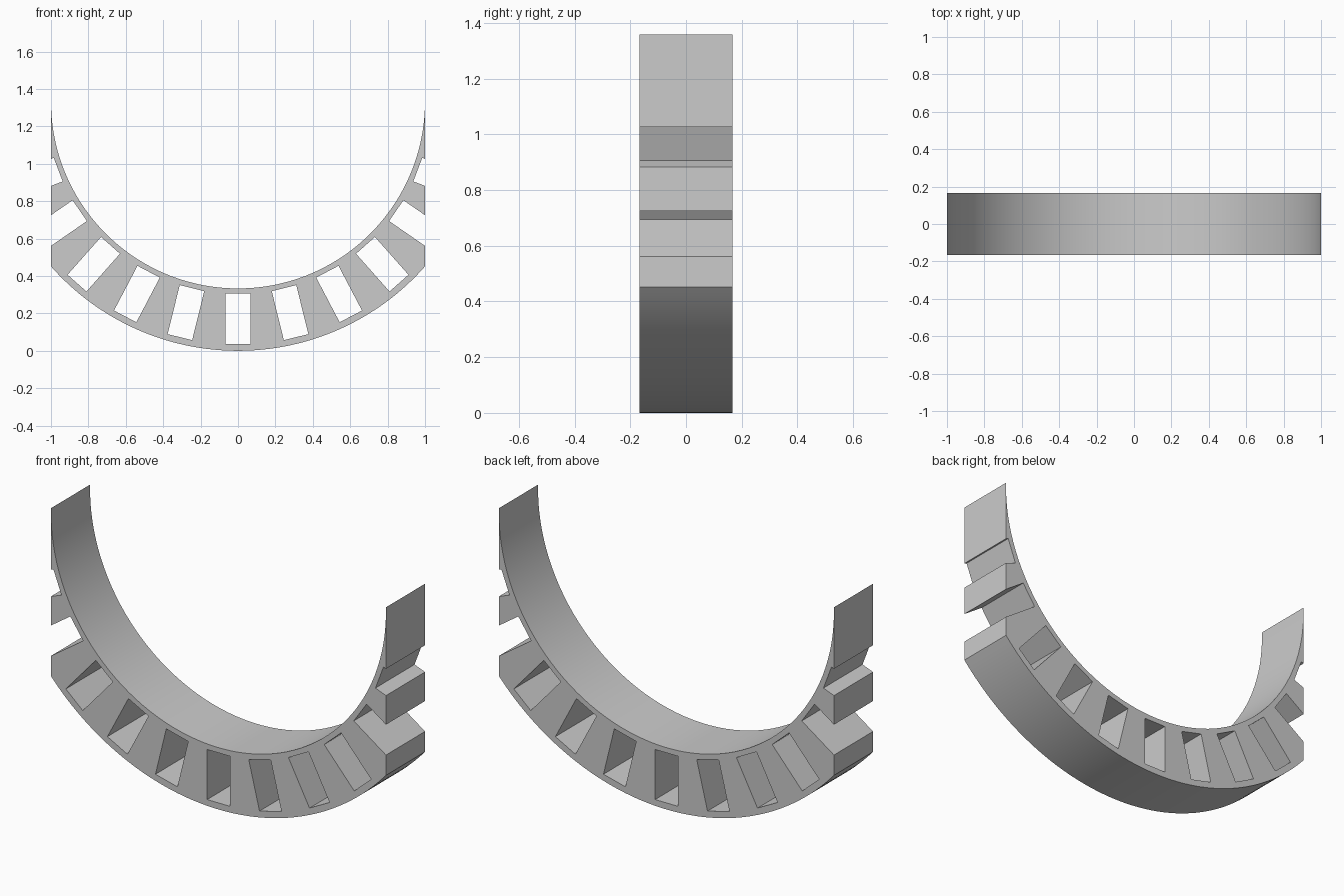
import bpy, bmesh
from math import sin, cos, asin, radians

if "Cube" in bpy.data.objects:
    bpy.data.objects.remove(bpy.data.objects["Cube"])

CZ = 4 / 3          # height of the ring centre
R_OUT, R_IN = 4 / 3, 1.0
HALF_Y = 1 / 6


def polar(r, a, off=0.0):
    """Point at radius r and angle a from straight down, shifted sideways by off."""
    return (r * sin(a) + off * cos(a), CZ - r * cos(a) + off * sin(a))


def prism(bm, pts, half):
    """Extrude an xz outline symmetrically along y."""
    face = bm.faces.new([bm.verts.new((x, -half, z)) for x, z in pts])
    ext = bmesh.ops.extrude_face_region(bm, geom=[face])
    verts = [v for v in ext["geom"] if isinstance(v, bmesh.types.BMVert)]
    bmesh.ops.translate(bm, verts=verts, vec=(0, 2 * half, 0))


def make_object(name, outlines, half):
    bm = bmesh.new()
    for pts in outlines:
        prism(bm, pts, half)
    bmesh.ops.recalc_face_normals(bm, faces=bm.faces)
    mesh = bpy.data.meshes.new(name)
    bm.to_mesh(mesh)
    bm.free()
    ob = bpy.data.objects.new(name, mesh)
    bpy.context.collection.objects.link(ob)
    return ob


# curved band, trimmed flat at x = -1 and x = 1
a_max = asin(1 / R_OUT)
outline = [polar(R_OUT, a_max * (i / 32 - 1)) for i in range(65)]
outline += [(1, CZ + R_IN * sin(radians(1.40625)))]
outline += [polar(R_IN, radians(2.8125 * (32.5 - i))) for i in range(66)]
outline += [(-1, CZ + R_IN * sin(radians(1.40625)))]
band = make_object("curved_band", [outline], HALF_Y)

# radial rectangular windows, 26 to a full turn
W, R0, R1 = 0.0675, 1.028, 1.298
windows = []
for k in range(-6, 7):
    a = radians(360 / 26 * k)
    windows.append([polar(R0, a, -W), polar(R1, a, -W), polar(R1, a, W), polar(R0, a, W)])
cutter = make_object("window_cutter", windows, 0.3)

mod = band.modifiers.new("windows", "BOOLEAN")
mod.operation = "DIFFERENCE"
mod.solver = "EXACT"
mod.object = cutter

bpy.context.view_layer.objects.active = band
band.select_set(True)
bpy.ops.object.modifier_apply(modifier=mod.name)
bpy.data.objects.remove(cutter)
bpy.ops.object.shade_smooth_by_angle(angle=radians(20))
